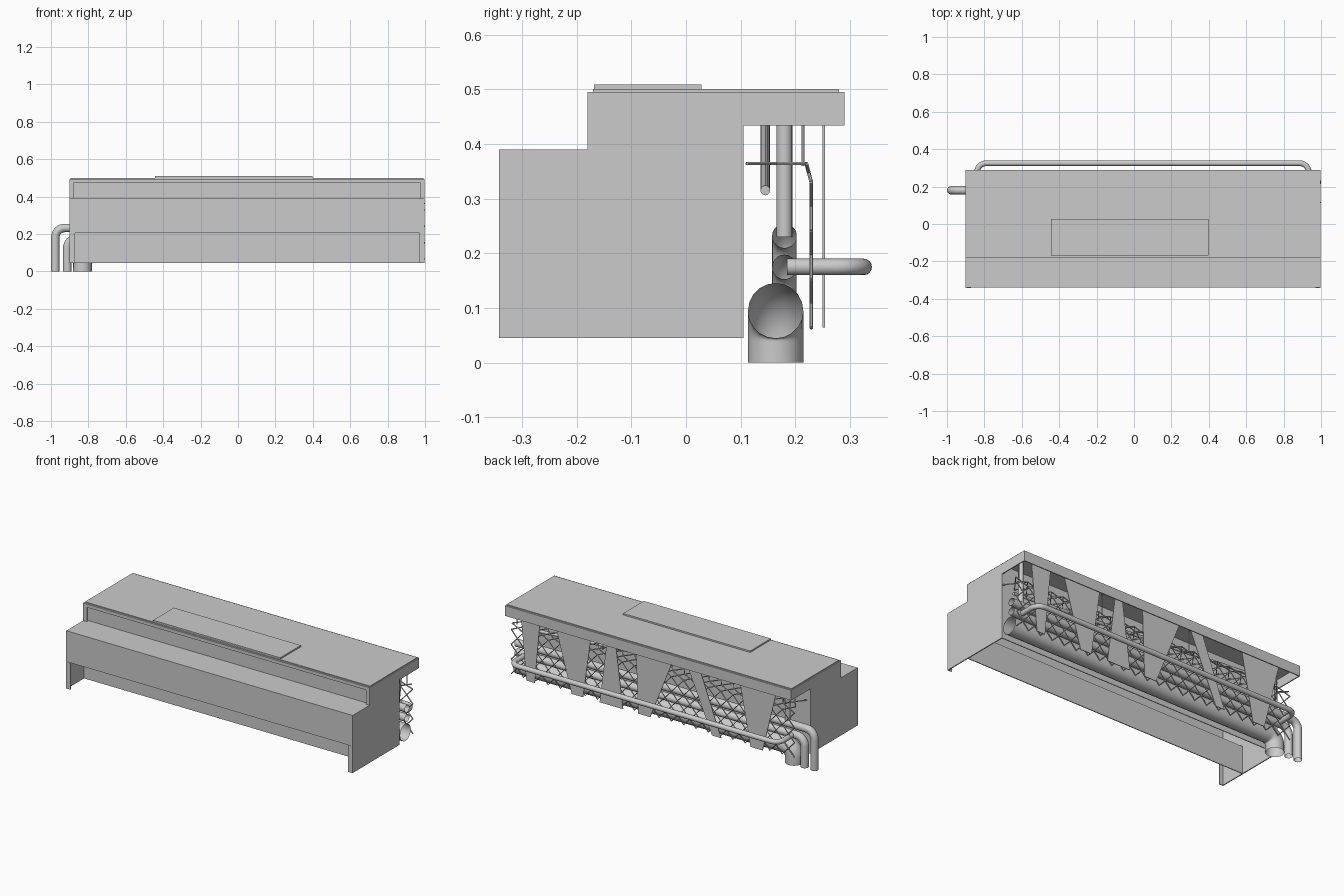
import bpy, bmesh, math
from mathutils import Vector

if "Cube" in bpy.data.objects:
    bpy.data.objects.remove(bpy.data.objects["Cube"])


def add_mesh(name, verts, faces):
    me = bpy.data.meshes.new(name)
    me.from_pydata(verts, [], faces)
    bm = bmesh.new()
    bm.from_mesh(me)
    bmesh.ops.recalc_face_normals(bm, faces=bm.faces)
    bm.to_mesh(me)
    bm.free()
    ob = bpy.data.objects.new(name, me)
    bpy.context.collection.objects.link(ob)
    return ob


def prism(name, pts, to3d, a, b):
    """Extrude a 2D outline between depths a and b."""
    n = len(pts)
    verts = [to3d(p, a) for p in pts] + [to3d(p, b) for p in pts]
    faces = [list(range(n)), list(range(n, 2 * n))]
    faces += [[i, (i + 1) % n, n + (i + 1) % n, n + i] for i in range(n)]
    return add_mesh(name, verts, faces)


def along_x(p, d):
    return (d, p[0], p[1])


def along_y(p, d):
    return (p[0], d, p[1])


def box(name, x, y, z):
    pts = [(y[0], z[0]), (y[1], z[0]), (y[1], z[1]), (y[0], z[1])]
    return prism(name, pts, along_x, *x)


def rounded(path, r, steps=8):
    """Replace the inner corners of a path with smooth bends."""
    pts = [Vector(p) for p in path]
    out = [pts[0]]
    for a, b, c in zip(pts, pts[1:], pts[2:]):
        p, q = b + (a - b).normalized() * r, b + (c - b).normalized() * r
        centre = p + q - b
        for i in range(steps + 1):
            t = i / steps * math.pi / 2
            out.append(centre + (p - centre) * math.cos(t) + (q - centre) * math.sin(t))
    return out + [pts[-1]]


def tubes(name, paths, radius, res=6, caps=False):
    cu = bpy.data.curves.new(name, 'CURVE')
    cu.dimensions = '3D'
    cu.bevel_depth = radius
    cu.bevel_resolution = res
    cu.use_fill_caps = caps
    for path in paths:
        sp = cu.splines.new('POLY')
        sp.points.add(len(path) - 1)
        for pt, co in zip(sp.points, path):
            pt.co = (*co, 1)
    tmp = bpy.data.objects.new(name + "_curve", cu)
    bpy.context.collection.objects.link(tmp)
    dg = bpy.context.evaluated_depsgraph_get()
    me = bpy.data.meshes.new_from_object(tmp.evaluated_get(dg))
    bpy.data.objects.remove(tmp)
    ob = bpy.data.objects.new(name, me)
    bpy.context.collection.objects.link(ob)
    bpy.ops.object.select_all(action='DESELECT')
    ob.select_set(True)
    bpy.context.view_layer.objects.active = ob
    bpy.ops.object.shade_smooth_by_angle(angle=math.radians(40))
    return ob


X0, X1, T = -0.90, 0.998, 0.006

# Cabinet shell, hollow and open below: toe recess, step, fascia and rear hood
shell = [(-.34, .205), (-.34, .39), (-.165, .39), (-.165, .475), (-.18, .475), (-.18, .495),
         (.29, .495), (.29, .434), (.284, .434), (.284, .489), (.105, .489), (.105, .045),
         (.1, .045), (.1, .489), (-.16, .489), (-.16, .385), (-.335, .385), (-.335, .21),
         (-.175, .21), (-.175, .045), (-.18, .045), (-.18, .205)]
prism("cabinet_shell", shell, along_x, X0 + T, X1 - T)

# Thin end panels with folded front flanges
side = [(-.342, .045), (-.342, .39), (-.18, .39), (-.18, .495), (.29, .495),
        (.29, .434), (.105, .434), (.105, .045)]
for name, x, inward in [("left", X0, 1), ("right", X1, -1)]:
    prism(f"{name}_end_panel", side, along_x, x, x + inward * T)
    box(f"{name}_toe_flange", (x, x + inward * .028), (-.342, -.337), (.045, .205))
    box(f"{name}_fascia_flange", (x, x + inward * .024), (-.18, -.175), (.39, .475))

# Top sheet and raised access panel
box("top_sheet", (X0 + .005, X1 - .005), (-.17, .28), (.495, .5))
box("access_panel", (-.445, .397), (-.168, .028), (.5, .509))

# Service pipes that run the length of the unit and turn down at the left
for name, x, y, z, r, bend in [("drain_pipe", -.831, .164, .095, .0505, .055),
                               ("lower_supply_pipe", -.913, .18, .175, .0225, .05),
                               ("upper_supply_pipe", -.977, .18, .232, .0225, .05)]:
    tubes(name, [rounded([(.995, y, z), (x, y, z), (x, y, 0)], bend)], r, 8)

# Rear rail with bent ends
tubes("rear_rail", [rounded([(.935, .185, .175), (.935, .325, .175),
                             (-.84, .325, .175), (-.84, .185, .175)], .05)], .015)

# Risers into the hood and a sloping return line
tubes("risers", [[(x, .18, .23), (x, .18, .489)] for x in (-.8, .93)], .0145)
tubes("sloping_line", [[(.95, .145, .315), (-.86, .145, .44)]], .009, 4, True)

# Diamond lattice guard: upright face plus folded-over top, free pointed ends
L0, L1, COLS = -.88, .998, 23
step = (L1 - L0) / COLS
paths = []


def zigzags(lo, hi):
    for phase in (0, 1):
        paths.append([(L0 + i * step, *(lo if (i + phase) % 2 else hi))
                      for i in range(COLS + 1)])


levels = [(.229, .064), (.229, .152), (.229, .241), (.229, .33)]
for lo, hi in zip(levels, levels[1:]):
    zigzags(lo, hi)
zigzags(levels[-1], (.22, .364))
shelf = [(.22, .364), (.112, .364)]
zigzags(*shelf)
tubes("lattice_guard", paths, .0035, 1, True)

# Hangers holding the lattice under the hood
tubes("lattice_hangers", [[(x, .214, .36), (x, .214, .489)] for x in (-.8, -.2, .4, .97)],
      .003, 1)

# Tapered plates hanging behind the hood: top x range, bottom x range
plates = [(.92, .785, .88, .825), (.70, .445, .58, .505), (.34, .295, .395, .24),
          (.155, -.11, .14, .06), (-.165, -.25, -.35, -.41), (-.525, -.79, -.605, -.685)]
for i, (a, b, c, d) in enumerate(plates):
    prism(f"hanging_plate_{i + 1}", [(a, .489), (b, .489), (d, .064), (c, .064)],
          along_y, .25, .254)
